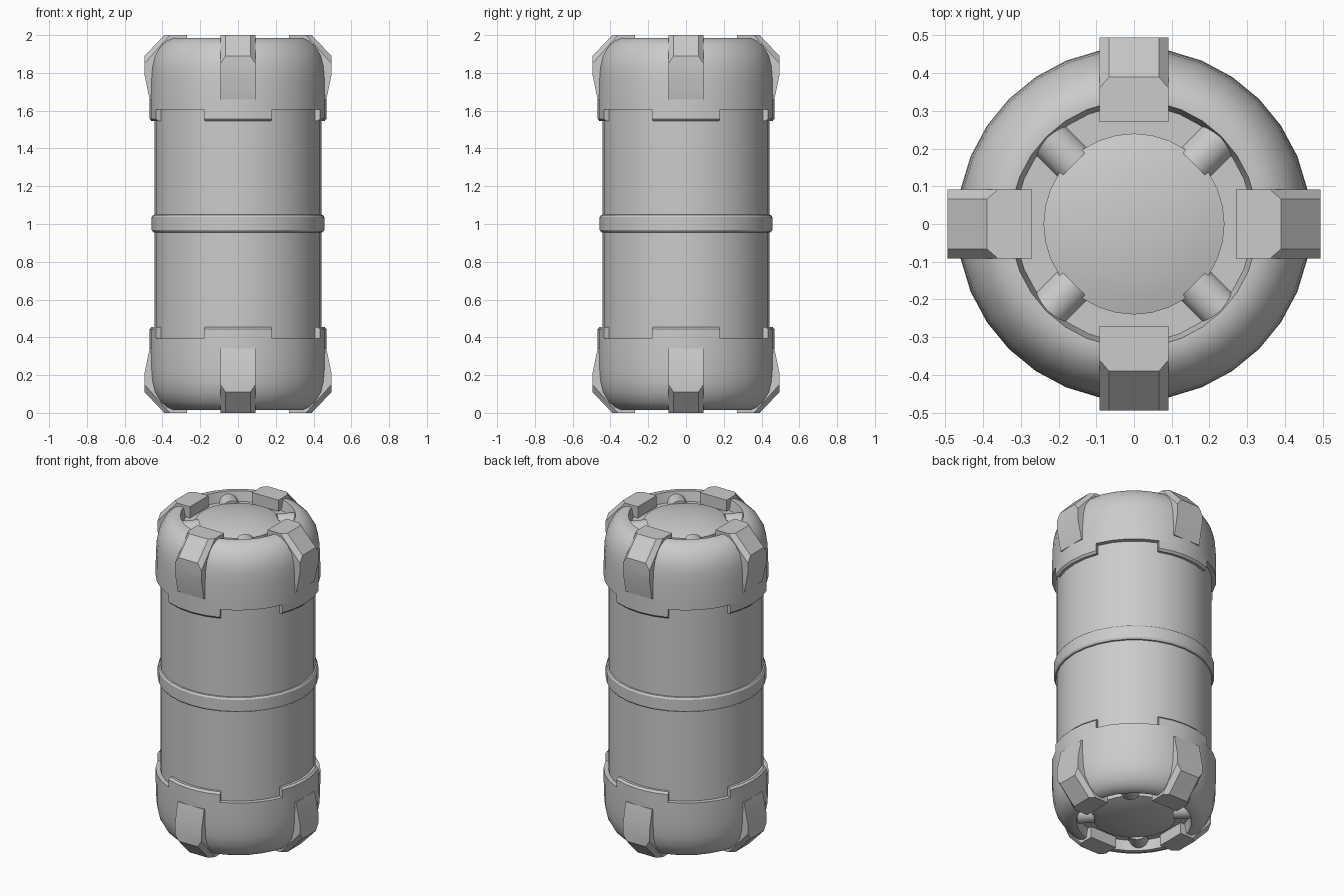
import bpy, bmesh, math
from mathutils import Matrix, Vector

if "Cube" in bpy.data.objects:
    bpy.data.objects.remove(bpy.data.objects["Cube"])

SEG = 32
grey = bpy.data.materials.new("plain grey")
grey.diffuse_color = (0.6, 0.6, 0.6, 1)
grey.use_nodes = True
grey.node_tree.nodes["Principled BSDF"].inputs["Base Color"].default_value = grey.diffuse_color


def finish(name, bm, angle=35):
    """Turn a bmesh into a shaded, coloured object."""
    bmesh.ops.remove_doubles(bm, verts=bm.verts, dist=1e-5)
    bmesh.ops.recalc_face_normals(bm, faces=bm.faces)
    mesh = bpy.data.meshes.new(name)
    bm.to_mesh(mesh)
    bm.free()
    mesh.materials.append(grey)
    ob = bpy.data.objects.new(name, mesh)
    bpy.context.collection.objects.link(ob)
    bpy.ops.object.select_all(action='DESELECT')
    ob.select_set(True)
    bpy.context.view_layer.objects.active = ob
    bpy.ops.object.shade_smooth_by_angle(angle=math.radians(angle))
    return ob


def flip_z(bm):
    """Mirror the mesh about z = 1 for the lower end."""
    bmesh.ops.transform(bm, verts=bm.verts,
                        matrix=Matrix.Translation((0, 0, 2)) @ Matrix.Diagonal((1, 1, -1, 1)))


def lathe(bm, profile, start=0, steps=SEG, closed=False):
    """Sweep an (r, z) profile around z; a partial closed sweep gets end faces."""
    rings = []
    for i in range(steps + 1):
        a = (start + i) * math.tau / SEG
        rings.append([bm.verts.new((r * math.cos(a), r * math.sin(a), z)) for r, z in profile])
    n = len(profile)
    for a, b in zip(rings, rings[1:]):
        for j in range(n if closed else n - 1):
            k = (j + 1) % n
            if profile[j][0] == 0:
                bm.faces.new((a[j], a[k], b[k]))
            elif profile[k][0] == 0:
                bm.faces.new((a[j], a[k], b[j]))
            else:
                bm.faces.new((a[j], a[k], b[k], b[j]))
    if closed and steps < SEG:
        bm.faces.new(rings[0])
        bm.faces.new(rings[-1])


def claw(bm, turn):
    """Bent clamp over the cap edge, with clipped corners on its slope."""
    w, c = 0.092, 0.066
    side = [(0.27, 1.93), (0.27, 2.0), (0.36, 2.0), (0.495, 1.85),
            (0.495, 1.79), (0.468, 1.66), (0.40, 1.66), (0.36, 1.93)]
    P = lambda x, p: bm.verts.new(Matrix.Rotation(turn, 3, 'Z') @ Vector((x, -p[0], p[1])))
    left, right = ([P(s * w, p) for p in side] for s in (-1, 1))
    lt, lb, rt, rb = (P(s * c, p) for s in (-1, 1) for p in ((0.39, 2.0), (0.495, 1.89)))
    bm.faces.new(left)
    bm.faces.new(right)
    for i in (0, 4, 5, 6, 7):
        j = (i + 1) % 8
        bm.faces.new((left[i], left[j], right[j], right[i]))
    bm.faces.new((left[1], left[2], lt, rt, right[2], right[1]))   # top
    bm.faces.new((lt, lb, rb, rt))                                 # slope
    bm.faces.new((left[2], left[3], lb, lt))                       # clipped corners
    bm.faces.new((right[2], right[3], rb, rt))
    bm.faces.new((left[3], left[4], right[4], right[3], rb, lb))   # outer face


# Main barrel
bm = bmesh.new()
lathe(bm, [(0.442, 0.38), (0.442, 1.62)])
finish("barrel", bm)

# Raised band around the middle
bm = bmesh.new()
lathe(bm, [(0.44, 0.955), (0.45, 0.957), (0.457, 0.968), (0.457, 1.037), (0.45, 1.048), (0.44, 1.05)])
finish("middle_band", bm, 25)

for end in ("upper", "lower"):
    def done(name, bm, angle=35):
        if end == "lower":
            flip_z(bm)
        finish(f"{end}_{name}", bm, angle)

    # Rounded cap with a recessed end
    bm = bmesh.new()
    lathe(bm, [(0.44, 1.605), (0.469, 1.605), (0.469, 1.66), (0.467, 1.76), (0.462, 1.83),
               (0.449, 1.89), (0.42, 1.94), (0.39, 1.968), (0.355, 1.985), (0.328, 1.985),
               (0.315, 1.925), (0.0, 1.925)])
    done("cap", bm)

    # Four tabs hanging from the cap edge
    bm = bmesh.new()
    for q in range(4):
        lathe(bm, [(0.44, 1.606), (0.44, 1.545), (0.458, 1.545), (0.469, 1.557), (0.469, 1.606)],
              start=q * 8 - 2, steps=4, closed=True)
    done("cap_tabs", bm, 25)

    # Domed end plate
    bm = bmesh.new()
    lathe(bm, [(0.24, 1.92), (0.24, 1.95), (0.20, 1.962), (0.15, 1.973),
               (0.10, 1.980), (0.05, 1.984), (0.0, 1.985)])
    done("dome", bm)

    # Four round studs between dome and rim
    bm = bmesh.new()
    for q in range(4):
        m = (Matrix.Rotation(math.pi / 4 + q * math.pi / 2, 4, 'Z')
             @ Matrix.Translation((0.275, 0, 1.915)) @ Matrix.Rotation(math.pi / 2, 4, 'Y'))
        bmesh.ops.create_cone(bm, cap_ends=True, segments=16, radius1=0.056, radius2=0.056,
                              depth=0.1, matrix=m)
    done("studs", bm)

    # Four clamps
    bm = bmesh.new()
    for q in range(4):
        claw(bm, q * math.pi / 2)
    done("clamps", bm, 15)
